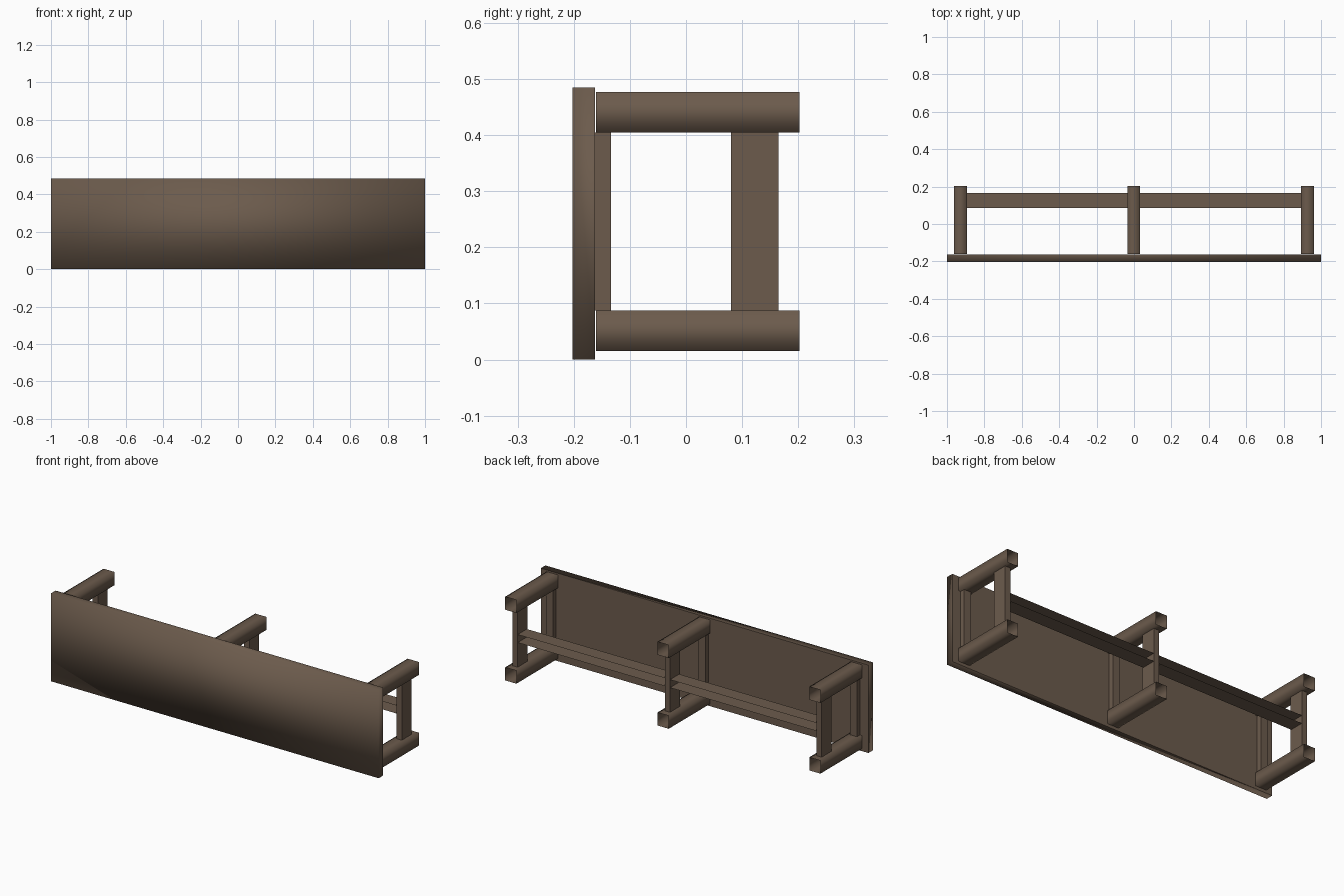
import bpy, bmesh
from mathutils import Vector

if "Cube" in bpy.data.objects:
    bpy.data.objects.remove(bpy.data.objects["Cube"])

wood = bpy.data.materials.new("dark brown wood")
wood.diffuse_color = (0.15, 0.105, 0.073, 1)
wood.use_nodes = True
wood.node_tree.nodes["Principled BSDF"].inputs["Base Color"].default_value = wood.diffuse_color


def box(name, lo, hi, open_axis=None, smooth=False, sharp_back=False):
    """Box between two corners; faces across open_axis are left out."""
    lo, hi = Vector(lo), Vector(hi)
    bm = bmesh.new()
    bmesh.ops.create_cube(bm, size=1)
    for v in bm.verts:
        v.co = Vector([(a + b) / 2 + c * (b - a) for a, b, c in zip(lo, hi, v.co)])
    bm.normal_update()
    if open_axis is not None:
        ends = [f for f in bm.faces if abs(f.normal[open_axis]) > 0.9]
        bmesh.ops.delete(bm, geom=ends, context='FACES_ONLY')
    for f in bm.faces:
        f.smooth = smooth
        if sharp_back and f.normal.y > 0.9:
            for e in f.edges:
                e.smooth = False
    me = bpy.data.meshes.new(name)
    bm.to_mesh(me)
    bm.free()
    me.materials.append(wood)
    ob = bpy.data.objects.new(name, me)
    bpy.context.collection.objects.link(ob)
    return ob


# Seat board of the bench, which lies on its side
box("seat", (-1, -0.202, 0), (1, -0.162, 0.485), smooth=True, sharp_back=True)

# Three leg frames: two hollow legs, a cross rail and a batten under the seat
for side, x in (("left", -0.928), ("middle", -0.002), ("right", 0.928)):
    for level, z in (("lower", 0.015), ("upper", 0.405)):
        box(f"{side}_{level}_leg", (x - 0.034, -0.16, z), (x + 0.034, 0.202, z + 0.072),
            open_axis=1, smooth=True)
    box(f"{side}_cross_rail", (x - 0.016, 0.08, 0.087), (x + 0.016, 0.165, 0.405), open_axis=2)
    box(f"{side}_seat_batten", (x - 0.022, -0.162, 0.087), (x + 0.022, -0.134, 0.405), open_axis=2)

# Long stretchers joining the cross rails, open at front and back
for side, x0, x1 in (("left", -0.912, -0.018), ("right", 0.014, 0.912)):
    box(f"{side}_stretcher", (x0, 0.085, 0.223), (x1, 0.165, 0.267), open_axis=1)
